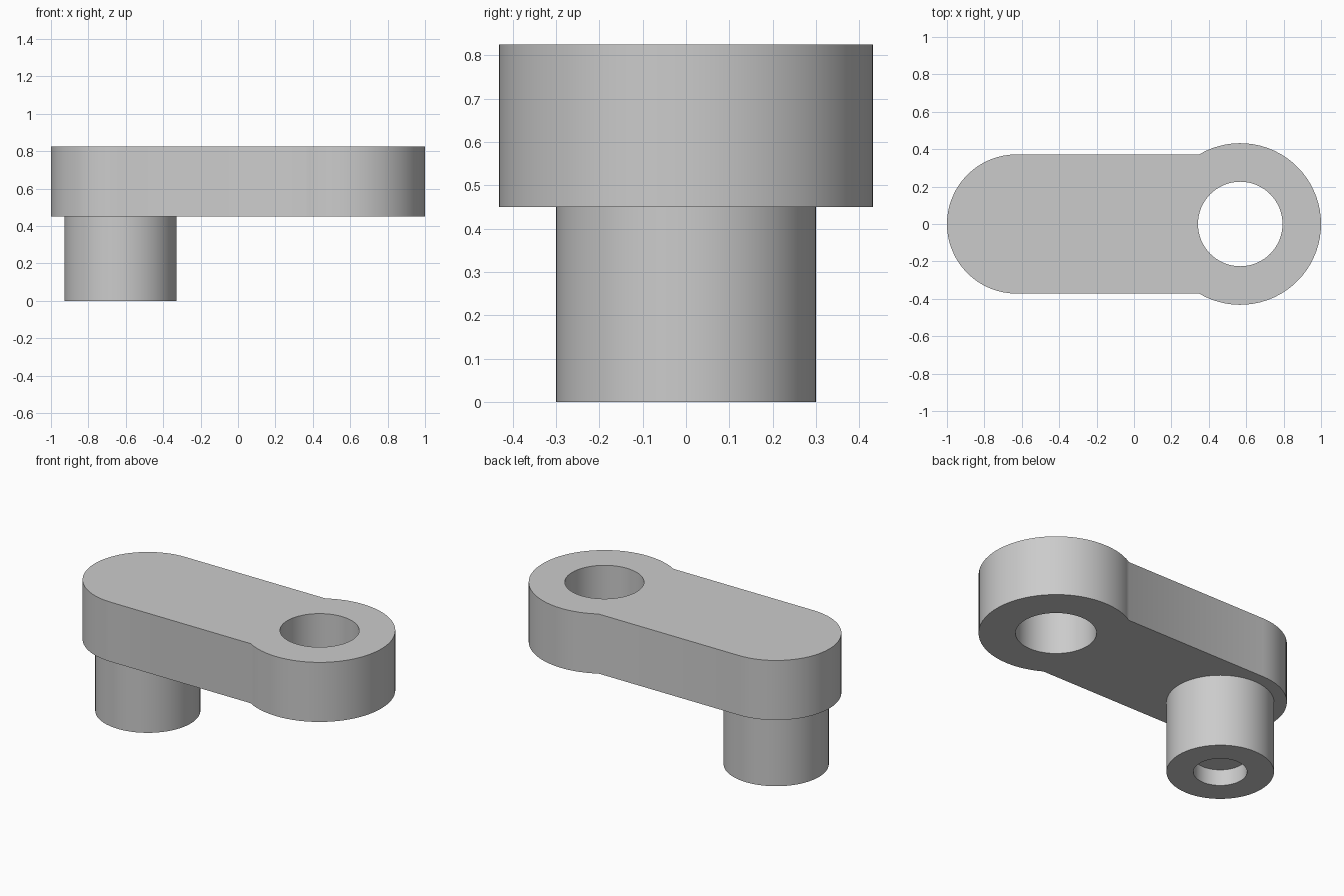
import bpy, bmesh
from math import sin, cos, pi, asin

cube = bpy.data.objects.get("Cube")
if cube:
    bpy.data.objects.remove(cube, do_unlink=True)

# Main dimensions
ARM_BOTTOM, ARM_TOP = 0.45, 0.825
PIN_X, END_R = -0.628, 0.372
EYE_X, EYE_R, HOLE_R = 0.568, 0.432, 0.226
PIN_R, BORE_R, BORE_DEPTH = 0.3, 0.15, 0.1
SEGMENTS = 64

grey = bpy.data.materials.new("plain grey")
grey.use_nodes = True
colour = (0.6, 0.6, 0.6, 1)
grey.diffuse_color = colour
grey.node_tree.nodes["Principled BSDF"].inputs["Base Color"].default_value = colour


def arc(cx, radius, start, end, steps):
    """Points along an arc centred on the x axis, both ends included."""
    angles = [start + (end - start) * i / steps for i in range(steps + 1)]
    return [(cx + radius * cos(a), radius * sin(a)) for a in angles]


def add_loop(bm, points, z):
    verts = [bm.verts.new((x, y, z)) for x, y in points]
    return [bm.edges.new((v, verts[i - 1])) for i, v in enumerate(verts)]


def finish(bm, name):
    bmesh.ops.recalc_face_normals(bm, faces=bm.faces[:])
    mesh = bpy.data.meshes.new(name)
    bm.to_mesh(mesh)
    bm.free()
    mesh.materials.append(grey)
    obj = bpy.data.objects.new(name, mesh)
    bpy.context.collection.objects.link(obj)
    bpy.ops.object.select_all(action='DESELECT')
    obj.select_set(True)
    bpy.context.view_layer.objects.active = obj
    bpy.ops.object.shade_smooth_by_angle(angle=pi / 6)
    return obj


# Arm: rounded end, straight sides and a wider eye with a through hole
join = pi - asin(END_R / EYE_R)
outline = (arc(EYE_X, EYE_R, -join, join, SEGMENTS * 3 // 4)
           + arc(PIN_X, END_R, pi / 2, 3 * pi / 2, SEGMENTS // 2))
hole = arc(EYE_X, HOLE_R, 0, 2 * pi, SEGMENTS)[:-1]
bm = bmesh.new()
edges = add_loop(bm, outline, ARM_BOTTOM) + add_loop(bm, hole, ARM_BOTTOM)
bmesh.ops.triangle_fill(bm, edges=edges, use_beauty=True)
top = bmesh.ops.extrude_face_region(bm, geom=bm.faces[:], use_keep_orig=True)
bmesh.ops.translate(bm, vec=(0, 0, ARM_TOP - ARM_BOTTOM),
                    verts=[g for g in top["geom"] if isinstance(g, bmesh.types.BMVert)])
finish(bm, "arm")

# Pin: turned profile with a shallow blind bore in its lower end
profile = [(PIN_R, ARM_BOTTOM), (PIN_R, 0), (BORE_R, 0), (BORE_R, BORE_DEPTH), (0, BORE_DEPTH)]
bm = bmesh.new()
verts = [bm.verts.new((PIN_X + r, 0, z)) for r, z in profile]
edges = [bm.edges.new(pair) for pair in zip(verts, verts[1:])]
bmesh.ops.spin(bm, geom=verts + edges, cent=(PIN_X, 0, 0), axis=(0, 0, 1),
               angle=2 * pi, steps=SEGMENTS)
bmesh.ops.remove_doubles(bm, verts=bm.verts[:], dist=0.0001)
# Recalculating an open shell is unreliable, so close the seat inside the joint
bmesh.ops.holes_fill(bm, edges=[e for e in bm.edges if e.is_boundary], sides=0)
finish(bm, "pin")
